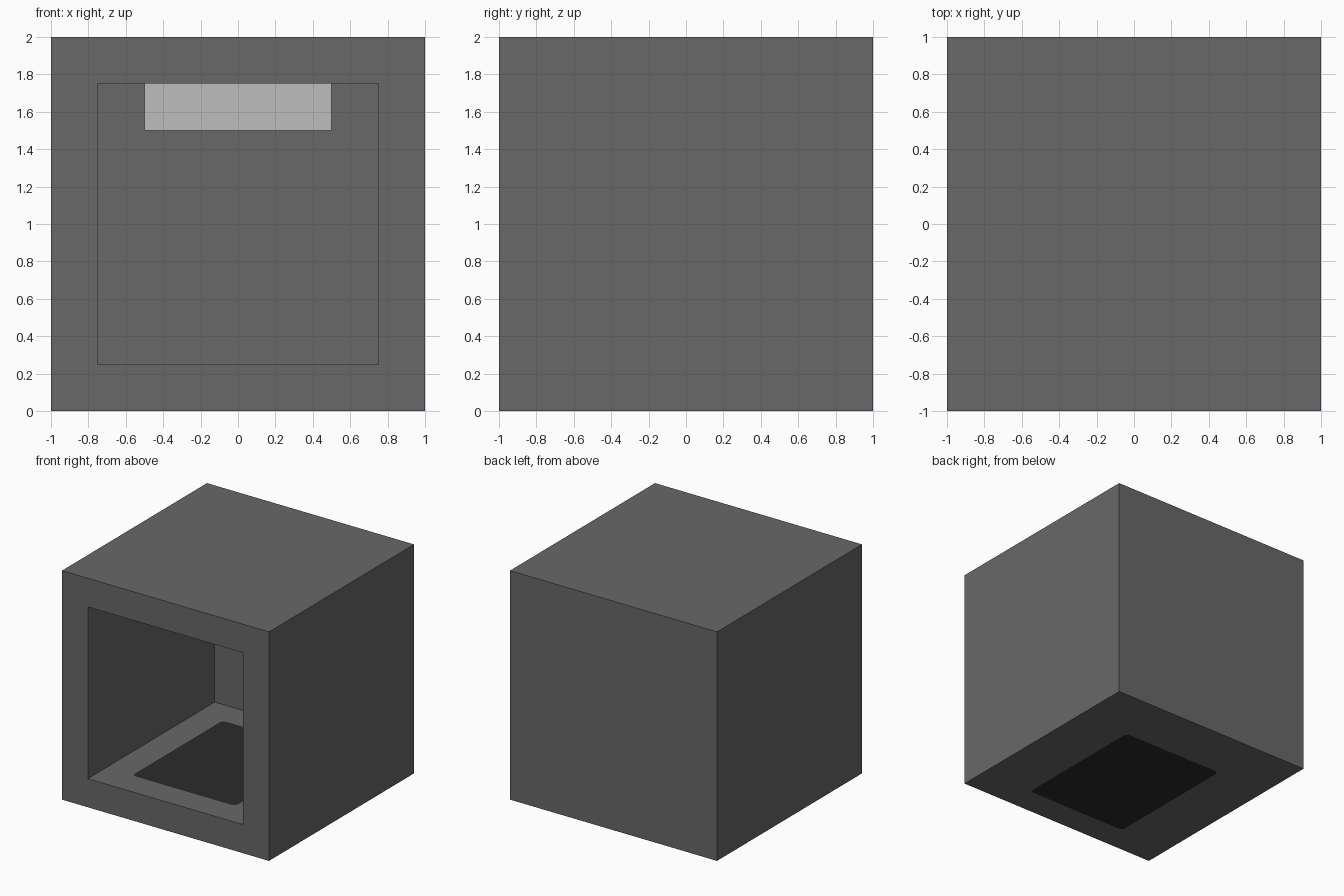
import bpy, bmesh

if "Cube" in bpy.data.objects:
    bpy.data.objects.remove(bpy.data.objects["Cube"], do_unlink=True)


def material(name, v):
    m = bpy.data.materials.new(name)
    m.use_nodes = True
    m.diffuse_color = (v, v, v, 1)
    bsdf = next(n for n in m.node_tree.nodes if n.type == 'BSDF_PRINCIPLED')
    bsdf.inputs["Base Color"].default_value = (v, v, v, 1)
    return m


GREY = material("mid grey", 0.138)
DARK = material("charcoal", 0.025)
LIGHT = material("light grey", 0.508)


def box(name, lo, hi, mat, corner=0.0):
    """Box between two corners; optionally round its upright edges."""
    bm = bmesh.new()
    bmesh.ops.create_cube(bm, size=1)
    for v in bm.verts:
        v.co = [lo[i] if v.co[i] < 0 else hi[i] for i in range(3)]
    if corner:
        upright = [e for e in bm.edges
                   if abs(e.verts[0].co.z - e.verts[1].co.z) > 0.01]
        bmesh.ops.bevel(bm, geom=upright, offset=corner, segments=3,
                        profile=0.5, affect='EDGES')
    me = bpy.data.meshes.new(name)
    bm.to_mesh(me)
    bm.free()
    me.materials.append(mat)
    ob = bpy.data.objects.new(name, me)
    bpy.context.collection.objects.link(ob)
    return ob


# Hollow shell, open at the front with walls 0.25 thick
shell = box("shell", (-1, -1, 0), (1, 1, 2), GREY)
bm = bmesh.new()
bm.from_mesh(shell.data)
bm.normal_update()
front = min(bm.faces, key=lambda f: f.calc_center_median().y)
bmesh.ops.inset_region(bm, faces=[front], thickness=0.25, use_even_offset=True)
pushed = bmesh.ops.extrude_face_region(bm, geom=[front])["geom"]
bmesh.ops.translate(bm, vec=(0, 1.75, 0),
                    verts=[g for g in pushed if isinstance(g, bmesh.types.BMVert)])
if front.is_valid:
    bmesh.ops.delete(bm, geom=[front], context='FACES_ONLY')
bmesh.ops.recalc_face_normals(bm, faces=bm.faces)
bm.to_mesh(shell.data)
bm.free()

# Rounded slot through the floor
cutter = box("slot_cutter", (-0.5, -0.75, -0.1), (0.5, 0.5, 0.35), GREY, 0.04)
cutter.hide_render = True
cut = shell.modifiers.new("floor_slot", 'BOOLEAN')
cut.operation = 'DIFFERENCE'
cut.solver = 'EXACT'
cut.object = cutter
bpy.context.view_layer.objects.active = shell
bpy.ops.object.modifier_apply(modifier=cut.name)
bpy.data.objects.remove(cutter, do_unlink=True)

# Dark inlay flush with both sides of the floor
box("floor_inlay", (-0.5, -0.75, 0), (0.5, 0.5, 0.25), DARK, 0.04)

# Pale block hanging from the ceiling
box("ceiling_block", (-0.5, -0.5, 1.5), (0.5, 0.5, 1.75), LIGHT)
